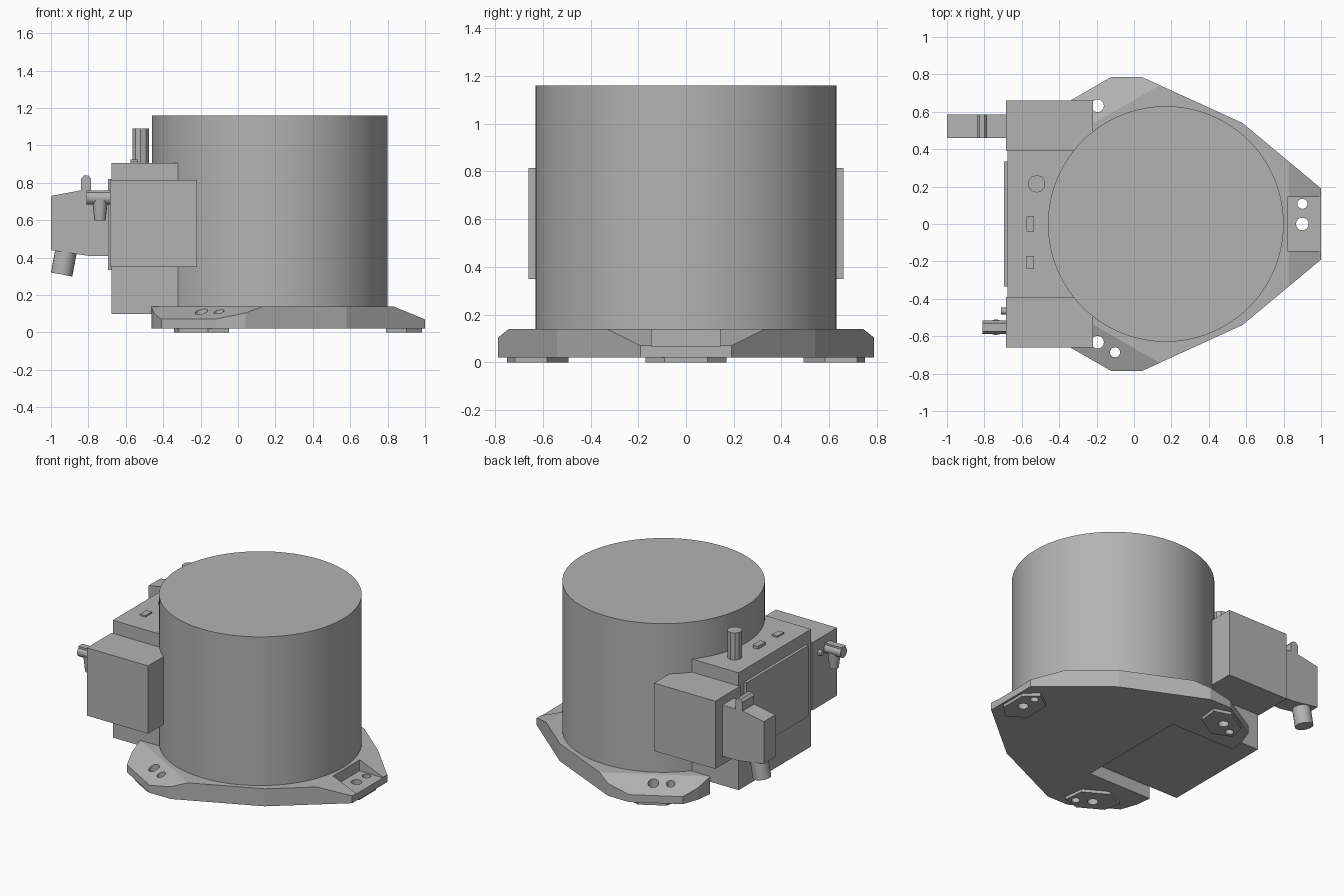
import bpy, bmesh, math
from mathutils import Matrix, Vector

old = bpy.data.objects.get("Cube")
if old:
    bpy.data.objects.remove(old, do_unlink=True)

grey = bpy.data.materials.new("plain grey")
grey.use_nodes = True
tone = (0.45, 0.45, 0.45, 1)
grey.diffuse_color = tone
grey.node_tree.nodes["Principled BSDF"].inputs["Base Color"].default_value = tone

AXIS_X = 0.17          # centre line of the drum
LOBES = [math.radians(a) for a in (0, 120, 240)]


def lobe_matrix(angle):
    return Matrix.Translation((AXIS_X, 0, 0)) @ Matrix.Rotation(angle, 4, 'Z')


def finish(bm, name, smooth=False):
    bmesh.ops.recalc_face_normals(bm, faces=bm.faces)
    mesh = bpy.data.meshes.new(name)
    bm.to_mesh(mesh)
    bm.free()
    mesh.materials.append(grey)
    ob = bpy.data.objects.new(name, mesh)
    bpy.context.collection.objects.link(ob)
    if smooth:
        bpy.ops.object.select_all(action='DESELECT')
        ob.select_set(True)
        bpy.context.view_layer.objects.active = ob
        bpy.ops.object.shade_smooth_by_angle(angle=math.radians(30))
    return ob


def box(name, x, y, z, matrix=Matrix()):
    bm = bmesh.new()
    bmesh.ops.create_cube(bm, size=1)
    for v in bm.verts:
        v.co = matrix @ Vector([(r[0] + r[1]) / 2 + c * (r[1] - r[0])
                                for c, r in zip(v.co, (x, y, z))])
    return finish(bm, name)


def rod(name, start, end, radius, sides=24, radius2=None):
    start, end = Vector(start), Vector(end)
    d = end - start
    m = Matrix.Translation((start + end) / 2) @ d.to_track_quat('Z', 'Y').to_matrix().to_4x4()
    bm = bmesh.new()
    bmesh.ops.create_cone(bm, cap_ends=True, segments=sides, radius1=radius,
                          radius2=radius if radius2 is None else radius2,
                          depth=d.length, matrix=m)
    return finish(bm, name, True)


def prism(points, offset):
    bm = bmesh.new()
    face = bm.faces.new([bm.verts.new(p) for p in points])
    ext = bmesh.ops.extrude_face_region(bm, geom=[face])
    bmesh.ops.translate(bm, vec=offset,
                        verts=[g for g in ext["geom"] if isinstance(g, bmesh.types.BMVert)])
    return bm


def cut(target, cutter):
    mod = target.modifiers.new("cut", 'BOOLEAN')
    mod.operation = 'DIFFERENCE'
    mod.solver = 'EXACT'
    mod.object = cutter
    bpy.context.view_layer.objects.active = target
    bpy.ops.object.modifier_apply(modifier=mod.name)
    bpy.data.objects.remove(cutter, do_unlink=True)


# Mounting base: three lobes with sloping tops
half = [(1, .19), (.58, .54), (.04, .787), (-.12, .787), (-.41, .62), (-.45, .51), (-.5, .1)]
outline = half + [(x, -y) for x, y in reversed(half)]
bm = prism([(x, y, .02) for x, y in outline], (0, 0, .12))
for a in LOBES:
    m = lobe_matrix(a)
    res = bmesh.ops.bisect_plane(
        bm, geom=bm.verts[:] + bm.edges[:] + bm.faces[:], dist=1e-5,
        plane_co=m @ Vector((.66, 0, .14)),
        plane_no=m.to_3x3() @ Vector((.07, 0, .17)), clear_outer=True)
    bmesh.ops.holes_fill(bm, edges=[e for e in bm.edges if e.is_boundary], sides=0)
base = finish(bm, "mounting_base")

# Notch under the rear housing, then a pocket, pad and bolt holes per lobe
cut(base, box("notch_cutter", (-1, .02), (-.4, .4), (-.1, .3)))
for i, a in enumerate(LOBES):
    m = lobe_matrix(a)
    cut(base, box("pocket_cutter", (.65, 1.1), (-.145, .145), (.066, .3), m))
    pad_half = [(.62, .09), (.73, .17), (.815, .09)]
    pad_pts = pad_half + [(u, -v) for u, v in reversed(pad_half)]
    pad = finish(prism([m @ Vector((u, v, 0)) for u, v in pad_pts], (0, 0, .02)),
                 f"foot_pad_{i + 1}")
    for v, r in ((0, .034), (.108, .027)):
        for part in (base, pad):
            cut(part, rod("hole_cutter", m @ Vector((.73, v, -.1)),
                          m @ Vector((.73, v, .3)), r, 16))

# Drum
rod("drum", (AXIS_X, 0, .13), (AXIS_X, 0, 1.16), .63, 96)

# Rear housing with cover panel and side boxes
box("rear_housing", (-.675, .015), (-.393, .393), (.1, .905))
box("cover_panel", (-.695, -.67), (-.335, .335), (.335, .82))
for name, s in (("left_box", 1), ("right_box", -1)):
    box(name, (-.685, -.22), sorted((.39 * s, .66 * s)), (.35, .815))

# Fittings on top of the housing
rod("top_post", (-.52, .215, .9), (-.52, .215, 1.09), .047, 10)
box("top_tab", (-.575, -.535), (-.04, .04), (.9, .925))
box("top_tab_small", (-.575, -.535), (-.24, -.17), (.9, .915))

# Cable plug with latch, on the back side box
profile = [(-.68, .41), (-.8, .41), (-1, .44), (-1, .73), (-.84, .76), (-.84, .82),
           (-.825, .838), (-.8, .838), (-.785, .82), (-.785, .76), (-.68, .76)]
finish(prism([(x, .46, z) for x, z in profile], (0, .125, 0)), "cable_plug")
rod("cable_stub", (-.915, .522, .46), (-.943, .522, .31), .058)

# Turn valve on the front side box
rod("valve_barrel", (-.81, -.552, .72), (-.67, -.552, .72), .036, 16)
rod("valve_stem", (-.738, -.552, .6), (-.738, -.552, .71), .03, 16, .042)
box("valve_grip", (-.81, -.685), (-.575, -.53), (.745, .76))
rod("side_knob", (-.71, -.465, .72), (-.67, -.465, .72), .018, 12)
